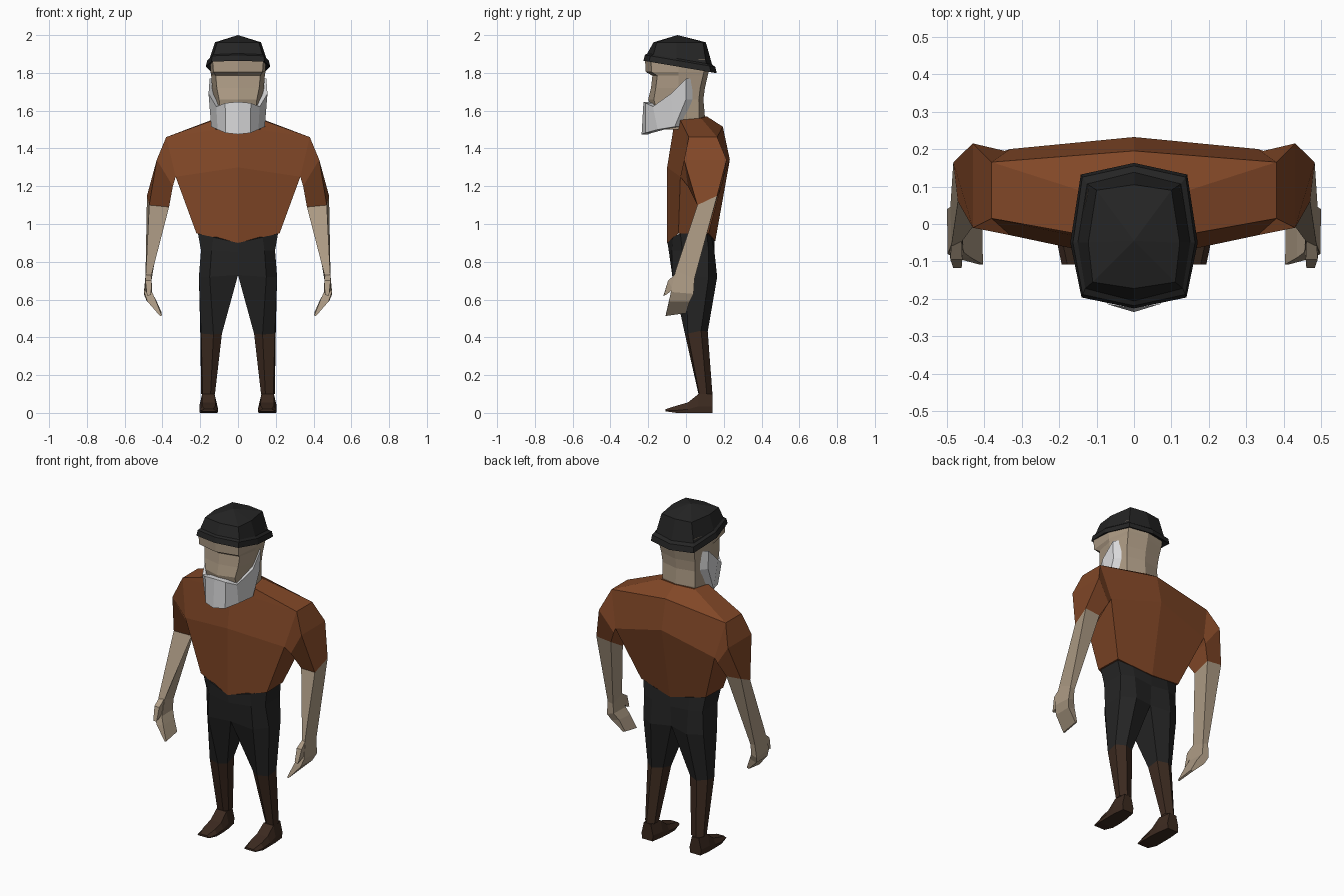
import bpy, bmesh


def material(name, rgb):
    m = bpy.data.materials.new(name)
    m.diffuse_color = (*rgb, 1)
    return m


SHIRT = material("rust_cloth", (0.22, 0.063, 0.02))
SKIN = material("skin", (0.42, 0.33, 0.235))
BLACK = material("black_cloth", (0.018, 0.018, 0.018))
LEATHER = material("dark_leather", (0.045, 0.023, 0.014))
WHITE = material("light_grey", (0.68, 0.68, 0.69))


def loft(name, rings, mat, caps=(True, True), mirror=False):
    """Skin a list of equal-length closed rings, optionally mirrored across x."""
    bm = bmesh.new()
    loops = [[bm.verts.new(p) for p in r] for r in rings]
    n = len(loops[0])
    for a, b in zip(loops, loops[1:]):
        for i in range(n):
            j = (i + 1) % n
            bm.faces.new((a[i], a[j], b[j], b[i]))
    for on, ring in zip(caps, (loops[0], loops[-1])):
        if on:
            bm.faces.new(ring)
    bmesh.ops.remove_doubles(bm, verts=bm.verts, dist=0.0005)
    bmesh.ops.recalc_face_normals(bm, faces=bm.faces)
    me = bpy.data.meshes.new(name)
    bm.to_mesh(me)
    bm.free()
    me.materials.append(mat)
    ob = bpy.data.objects.new(name, me)
    bpy.context.collection.objects.link(ob)
    if mirror:
        mod = ob.modifiers.new("mirror", 'MIRROR')
        mod.use_mirror_merge = False
    return ob


def sym(half):
    """Full ring from its right half, front centre to back centre."""
    return half + [(-x, y, z) for x, y, z in half[-2:0:-1]]


def level(z, pts):
    return sym([(x, y, z) for x, y in pts])


# shirt body: hem, chest, shoulders, collar
loft("shirt_body", [
    sym([(0, -.10, .90), (.22, -.04, .95), (.215, .12, .95), (0, .155, .91)]),
    sym([(0, -.10, 1.30), (.33, -.03, 1.25), (.33, .20, 1.25), (0, .232, 1.34)]),
    sym([(0, -.065, 1.515), (.38, .015, 1.46), (.38, .165, 1.46), (0, .195, 1.515)]),
    sym([(0, -.055, 1.53), (.13, -.03, 1.55), (.115, .08, 1.56), (0, .11, 1.57)]),
], SHIRT)

# sleeves and forearms share the elbow ring
elbow = [(.365, .08, 1.09), (.47, .06, 1.10), (.482, .165, 1.15), (.385, .165, 1.14)]
loft("sleeve", [
    [(.33, -.03, 1.25), (.38, .015, 1.46), (.38, .165, 1.46), (.33, .20, 1.25)],
    [(.345, .01, 1.20), (.43, -.01, 1.34), (.43, .215, 1.34), (.345, .195, 1.22)],
    elbow,
], SHIRT, (False, True), True)
loft("forearm_and_hand", [
    elbow,
    [(.458, -.045, .73), (.487, -.055, .755), (.49, .045, .71), (.458, .04, .70)],
    [(.455, -.075, .64), (.497, -.08, .64), (.499, .04, .63), (.458, .035, .64)],
    [(.435, -.09, .595), (.48, -.09, .59), (.482, .02, .59), (.435, .015, .60)],
    [(.403, -.108, .515), (.413, -.108, .513), (.418, .00, .528), (.405, .00, .533)],
], SKIN, (False, True), True)
loft("thumb", [
    [(.46, -.04, .735), (.487, -.045, .745), (.49, -.02, .67), (.46, -.02, .67)],
    [(.458, -.095, .70), (.49, -.095, .70), (.492, -.07, .655), (.458, -.07, .655)],
    [(.46, -.118, .625), (.482, -.118, .62), (.482, -.098, .63), (.46, -.098, .63)],
], SKIN, mirror=True)

# trousers: hips, then one leg mirrored
hip = [(0, -.07, .73), (.15, -.072, .72), (.207, 0, .72),
       (.20, .12, .72), (.12, .165, .72), (0, .14, .73)]
knee = [(.085, .02, .42), (.13, -.005, .415), (.195, .01, .42),
        (.20, .08, .435), (.15, .115, .43), (.09, .09, .435)]
loft("trouser_hips", [
    sym([(0, -.098, .90), (.13, -.07, .93), (.212, -.03, .95),
         (.208, .11, .95), (.12, .135, .93), (0, .15, .91)]),
    sym([(0, -.09, .85), (.14, -.075, .86), (.196, -.02, .86),
         (.195, .12, .86), (.12, .15, .86), (0, .147, .85)]),
    sym(hip),
], BLACK, (True, False))
loft("trouser_leg", [hip, knee], BLACK, (False, False), True)

# boots: shaft and foot
loft("boot_shaft", [
    knee,
    [(.122, .085, .10), (.145, .066, .10), (.187, .07, .10),
     (.195, .11, .10), (.165, .14, .10), (.122, .125, .10)],
], LEATHER, (False, False), True)


def foot_ring(y, x0, x1, top, bottom=0.0, inset=.012):
    return [(x0, y, bottom), (x1, y, bottom), (x1 + .003, y, bottom + .35 * (top - bottom)),
            (x1 - inset, y, top), (x0 + inset, y, top), (x0 - .003, y, bottom + .35 * (top - bottom))]


loft("boot_foot", [
    foot_ring(.14, .125, .195, .10),
    foot_ring(.066, .112, .202, .10),
    foot_ring(.01, .108, .202, .055),
    foot_ring(-.05, .108, .202, .038),
    foot_ring(-.108, .12, .19, .02, .008),
], LEATHER, mirror=True)

# head with neck, eye hollow and brow ledge
loft("head", [
    level(1.50, [(0, -.165), (.085, -.14), (.12, -.04), (.105, .065), (0, .095)]),
    level(1.57, [(0, -.18), (.09, -.15), (.125, -.04), (.108, .07), (0, .10)]),
    level(1.66, [(0, -.20), (.10, -.17), (.13, -.04), (.108, .068), (0, .092)]),
    level(1.72, [(0, -.185), (.112, -.16), (.137, -.04), (.112, .075), (0, .10)]),
    level(1.785, [(0, -.178), (.118, -.152), (.142, -.04), (.118, .09), (0, .115)]),
    level(1.805, [(0, -.213), (.13, -.183), (.145, -.04), (.12, .095), (0, .12)]),
    level(1.87, [(0, -.217), (.135, -.185), (.148, -.04), (.122, .10), (0, .125)]),
], SKIN)

# face covering: top and bottom edge per column, from centre to ear
cols = [((0, -.225, 1.647), (0, -.235, 1.475)),
        ((.068, -.215, 1.64), (.065, -.215, 1.482)),
        ((.115, -.175, 1.622), (.108, -.15, 1.50)),
        ((.156, -.08, 1.69), (.142, -.06, 1.515)),
        ((.15, 0, 1.77), (.147, 0, 1.66))]


def column(top, bot, s):
    pts = [top, bot, (bot[0] * .8, bot[1] + .035, bot[2]), (top[0] * .8, top[1] + .035, top[2])]
    return [(x * s, y, z) for x, y, z in pts]


loft("face_covering", [column(t, b, -1) for t, b in cols[:0:-1]]
     + [column(t, b, 1) for t, b in cols], WHITE)


# cap: tilted band, crown and peak
def tilted(z, pts):
    return sym([(x, y, z - .17 * y) for x, y in pts])


brim = [(0, -.225), (.14, -.196), (.17, -.05), (.142, .132), (0, .163)]
band = [(0, -.218), (.137, -.188), (.163, -.05), (.138, .125), (0, .155)]
crown = [(0, -.205), (.13, -.172), (.15, -.05), (.125, .107), (0, .138)]
loft("cap", [
    tilted(1.845, [(x * .85, y * .85) for x, y in crown]),
    tilted(1.826, brim),
    tilted(1.858, band),
    tilted(1.868, crown),
    level(1.962, [(0, -.172), (.11, -.155), (.122, -.05), (.10, .09), (0, .105)]),
    level(2.0, [(0, -.045)] * 5),
], BLACK, (True, False))
